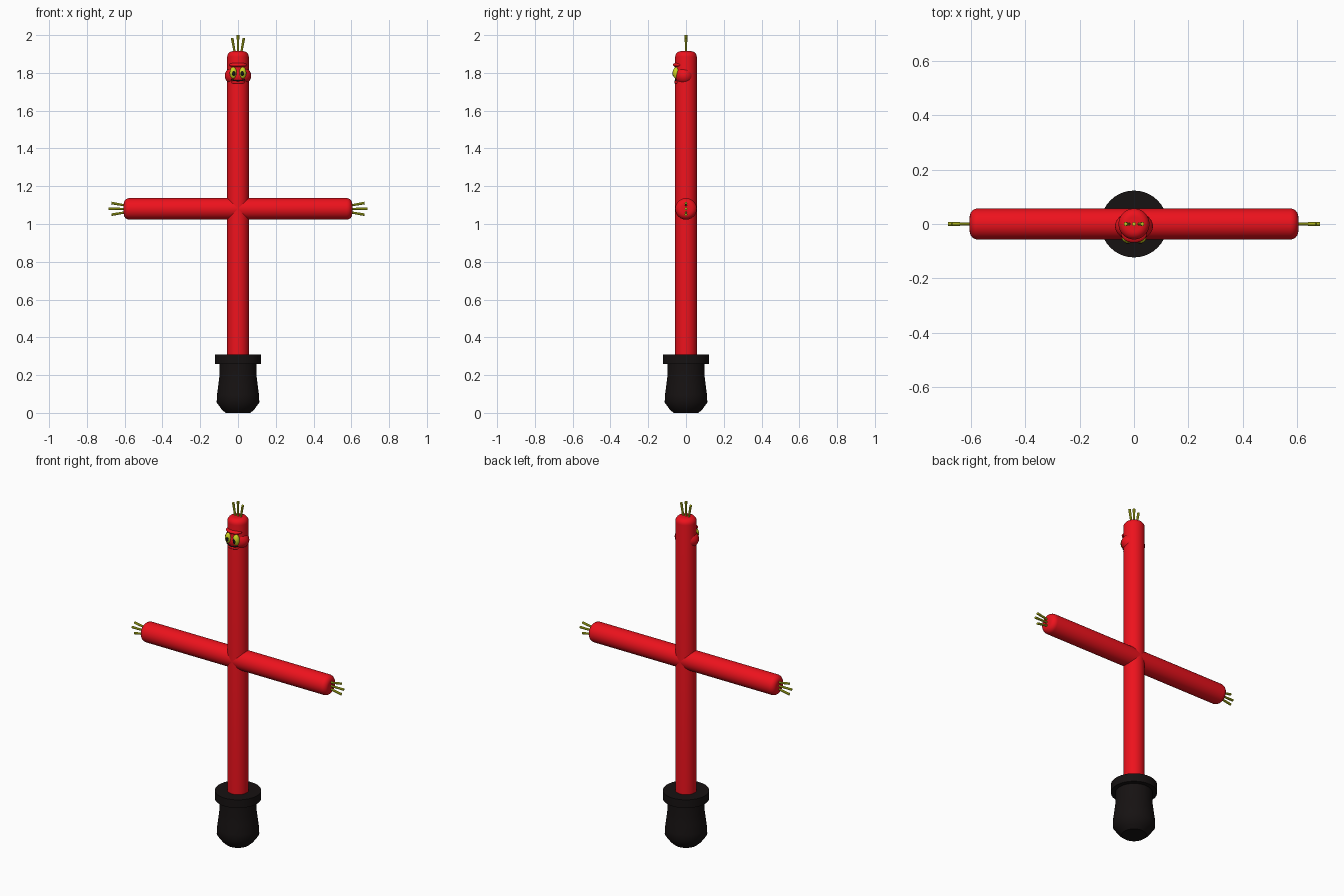
import bpy, bmesh, math
from mathutils import Vector, Matrix

if "Cube" in bpy.data.objects:
    bpy.data.objects.remove(bpy.data.objects["Cube"])


def material(name, rgb):
    m = bpy.data.materials.new(name)
    m.diffuse_color = (*rgb, 1)
    m.use_nodes = True
    m.node_tree.nodes["Principled BSDF"].inputs["Base Color"].default_value = m.diffuse_color
    return m


RED = material("red_fabric", (0.85, 0.006, 0.012))
BLACK = material("black_plastic", (0.008, 0.006, 0.006))
YELLOW = material("yellow_fabric", (0.6, 0.65, 0.015))


def finish(name, bm, mat, matrix=Matrix(), angle=40):
    bmesh.ops.remove_doubles(bm, verts=bm.verts, dist=1e-5)
    bmesh.ops.recalc_face_normals(bm, faces=bm.faces)
    bm.transform(matrix)
    me = bpy.data.meshes.new(name)
    bm.to_mesh(me)
    bm.free()
    me.materials.append(mat)
    ob = bpy.data.objects.new(name, me)
    bpy.context.collection.objects.link(ob)
    bpy.ops.object.select_all(action='DESELECT')
    ob.select_set(True)
    bpy.context.view_layer.objects.active = ob
    bpy.ops.object.shade_smooth_by_angle(angle=math.radians(angle))
    return ob


def lathe(name, profile, mat, matrix=Matrix(), sides=40):
    bm = bmesh.new()
    vs = [bm.verts.new((r, 0, z)) for r, z in profile]
    es = [bm.edges.new(p) for p in zip(vs, vs[1:])]
    bmesh.ops.spin(bm, geom=vs + es, cent=(0, 0, 0), axis=(0, 0, 1),
                   angle=math.tau, steps=sides)
    return finish(name, bm, mat, matrix)


def tube_profile(r, z0, z1, bevel):
    arc = [(r - bevel + bevel * math.cos(a), z1 - bevel + bevel * math.sin(a))
           for a in (i * math.pi / 12 for i in range(7))]
    return [(r, z0)] + arc + [(0, z1)]


def ellipsoid(name, center, radii, mat):
    bm = bmesh.new()
    bmesh.ops.create_uvsphere(bm, u_segments=28, v_segments=16, radius=1)
    return finish(name, bm, mat, Matrix.Translation(center) @ Matrix.Diagonal((*radii, 1)), 60)


def tassels(name, matrix):
    # three thin streamers fanning out along local z
    bm = bmesh.new()
    for x0, x1, end in ((-0.017, -0.031, 0.07), (0, 0, 0.085), (0.017, 0.031, 0.07)):
        a, b = Vector((x0, 0, -0.01)), Vector((x1, 0, end))
        rot = (b - a).to_track_quat('Z', 'Y').to_matrix().to_4x4()
        bmesh.ops.create_cone(bm, cap_ends=True, segments=8, radius1=0.0055, radius2=0.007,
                              depth=(b - a).length,
                              matrix=Matrix.Translation((a + b) / 2) @ rot)
    return finish(name, bm, YELLOW, matrix)


# Blower base
lathe("blower_base", [(0, 0), (0.066, 0), (0.086, 0.018), (0.113, 0.055), (0.111, 0.095),
                      (0.104, 0.15), (0.099, 0.19), (0.098, 0.26), (0.123, 0.26),
                      (0.123, 0.308), (0, 0.308)], BLACK)

# Body tube with rounded top
R = 0.057
lathe("body_tube", tube_profile(R, 0.30, 1.915, 0.03), RED)
tassels("head_tassels", Matrix.Translation((0, 0, 1.915)))

# Arms with streamers
for side, label in ((1, "right"), (-1, "left")):
    turn = Matrix.Translation((0, 0, 1.08)) @ Matrix.Rotation(side * math.pi / 2, 4, 'Y')
    lathe(label + "_arm", tube_profile(R, 0, 0.605, 0.03), RED, turn)
    tassels(label + "_arm_tassels", turn @ Matrix.Translation((0, 0, 0.6)))

# Face: cheeks, brow, lower lip
HC, HR = Vector((0, -0.008, 1.785)), Vector((0.07, 0.053, 0.054))
ellipsoid("cheeks", HC, HR, RED)
ellipsoid("brow", (0, -0.035, 1.842), (0.048, 0.034, 0.014), RED)
ellipsoid("lower_lip", (0, -0.042, 1.75), (0.036, 0.02, 0.011), RED)

# Eyes
for side, label in ((1, "right"), (-1, "left")):
    ellipsoid(label + "_eye", (side * 0.025, -0.052, 1.80), (0.019, 0.018, 0.031), YELLOW)
    ellipsoid(label + "_pupil", (side * 0.023, -0.067, 1.797), (0.009, 0.005, 0.014), BLACK)

# Mouth line following the cheeks
cu = bpy.data.curves.new("mouth", 'CURVE')
cu.dimensions = '3D'
cu.bevel_depth = 0.003
cu.bevel_resolution = 2
sp = cu.splines.new('POLY')
sp.points.add(12)
for i, p in enumerate(sp.points):
    t = i / 6 - 1
    x, z = 0.036 * t, 1.758 + 0.007 * t * t
    y = HC.y - HR.y * math.sqrt(1 - (x / HR.x) ** 2 - ((z - HC.z) / HR.z) ** 2)
    p.co = (x, y - 0.004 * (1 - t * t), z, 1)
cu.materials.append(BLACK)
bpy.context.collection.objects.link(bpy.data.objects.new("mouth", cu))
